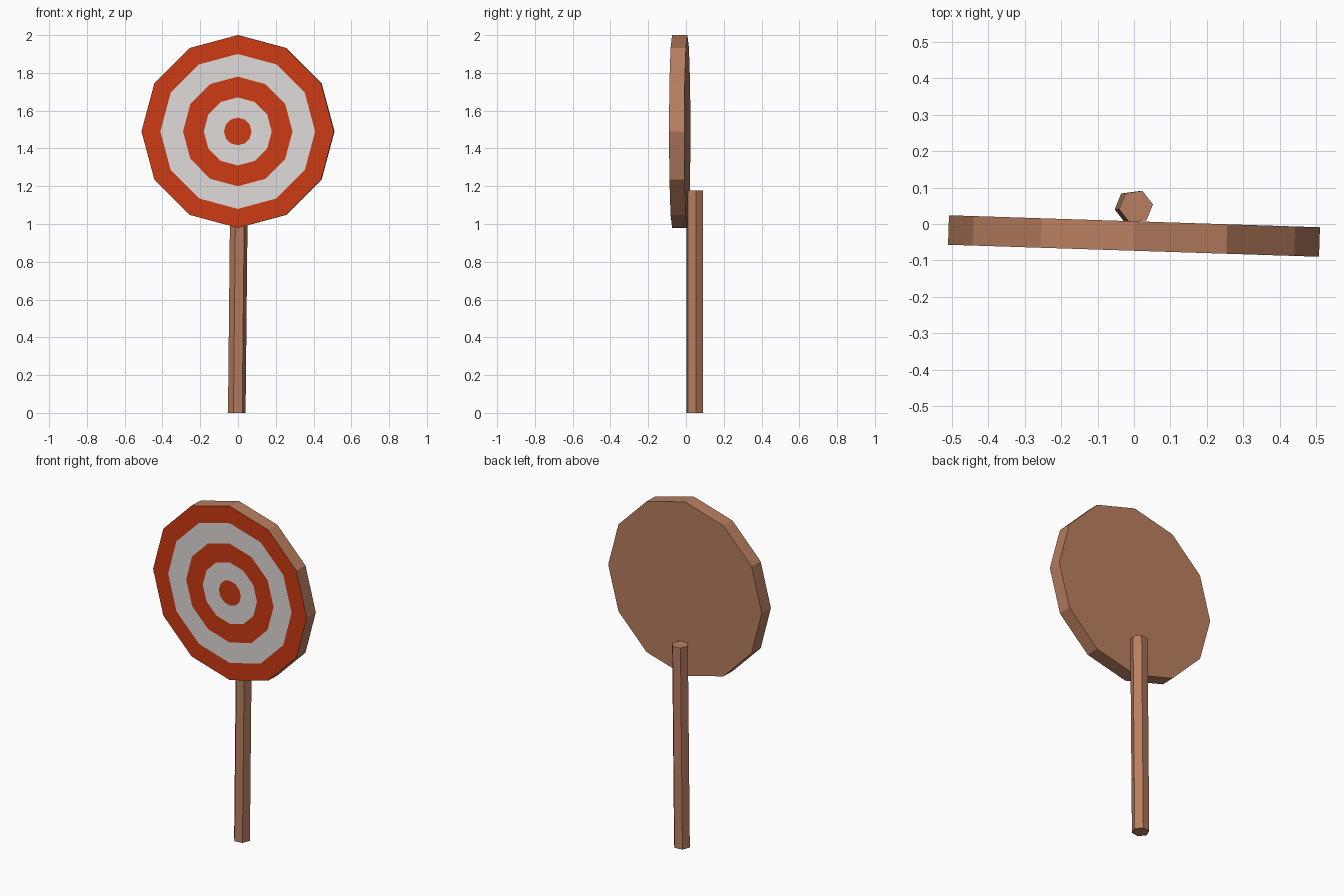
import bpy, bmesh, math
from mathutils import Matrix, Vector

if "Cube" in bpy.data.objects:
    bpy.data.objects.remove(bpy.data.objects["Cube"])


def material(name, rgb):
    m = bpy.data.materials.new(name)
    m.diffuse_color = (*rgb, 1)
    m.use_nodes = True
    m.node_tree.nodes["Principled BSDF"].inputs["Base Color"].default_value = m.diffuse_color
    return m


WOOD = material("wood brown", (0.48, 0.21, 0.115))
RED = material("target red", (0.60, 0.043, 0.006))
WHITE = material("target white", (0.74, 0.70, 0.70))


def ring(bm, radius, sides, centre, phase=0.0, vertical=False):
    """Loop of vertices, lying flat or standing upright facing -y."""
    verts = []
    for i in range(sides):
        a = phase + 2 * math.pi * i / sides
        c, s = radius * math.cos(a), radius * math.sin(a)
        verts.append(bm.verts.new(Vector(centre) + Vector((c, 0, s) if vertical else (c, s, 0))))
    return verts


def bridge(bm, a, b, mat=0):
    n = len(a)
    for i in range(n):
        j = (i + 1) % n
        bm.faces.new((a[i], a[j], b[j], b[i])).material_index = mat


def finish(bm, name, mats):
    bmesh.ops.recalc_face_normals(bm, faces=bm.faces)
    me = bpy.data.meshes.new(name)
    bm.to_mesh(me)
    bm.free()
    for m in mats:
        me.materials.append(m)
    ob = bpy.data.objects.new(name, me)
    bpy.context.collection.objects.link(ob)
    return ob


# Target board: twelve-sided disc with concentric painted rings on its front
T = 0.0405
bm = bmesh.new()
back = ring(bm, 0.51, 12, (0, T, 0), vertical=True)
outer = ring(bm, 0.51, 12, (0, -T, 0), vertical=True)
bm.faces.new(back)
bridge(bm, back, outer)
for k, r in enumerate((0.41, 0.29, 0.18, 0.073)):
    inner = ring(bm, r, 12, (0, -T, 0), vertical=True)
    bridge(bm, outer, inner, 1 + k % 2)
    outer = inner
bm.faces.new(outer).material_index = 1
board = finish(bm, "target_board", (WOOD, RED, WHITE))
board.matrix_world = Matrix.Translation((0, -0.033, 1.49)) @ Matrix.Rotation(math.radians(-1.85), 4, "Z")

# Post: slightly leaning six-sided pole behind the board
bm = bmesh.new()
low = ring(bm, 0.047, 6, (-0.0065, 0.0465, 0), math.radians(8))
high = ring(bm, 0.047, 6, (0.0055, 0.0475, 1.178), math.radians(8))
bm.faces.new(low)
bm.faces.new(high)
bridge(bm, low, high)
finish(bm, "post", (WOOD,))
